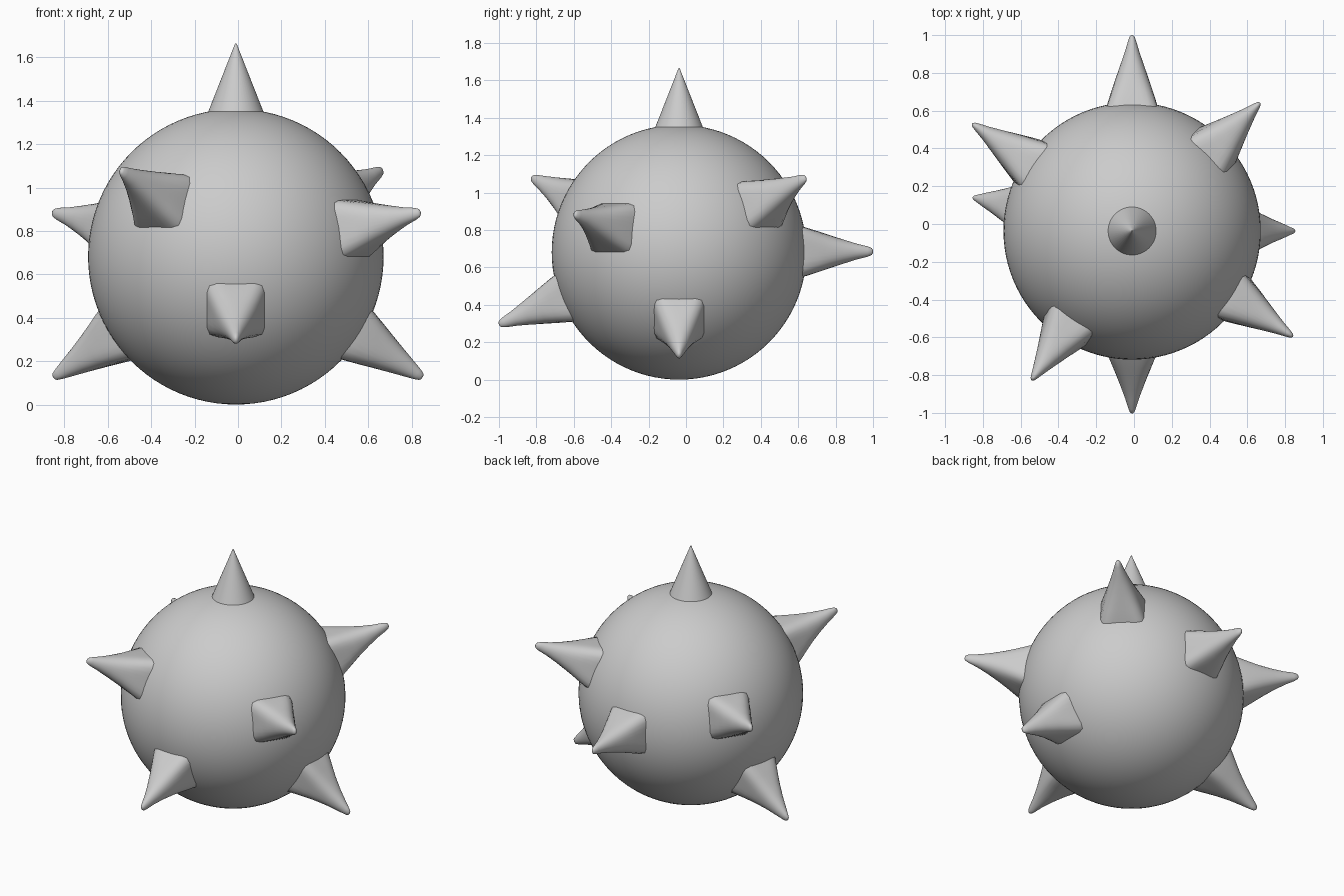
import bpy, bmesh, math
from mathutils import Vector

if "Cube" in bpy.data.objects:
    bpy.data.objects.remove(bpy.data.objects["Cube"])

CENTRE = Vector((-0.01, -0.037, 0.681))
RADIUS = 0.681


def finish(name, bm, angle=40):
    bmesh.ops.recalc_face_normals(bm, faces=bm.faces)
    mesh = bpy.data.meshes.new(name)
    bm.to_mesh(mesh)
    bm.free()
    obj = bpy.data.objects.new(name, mesh)
    bpy.context.collection.objects.link(obj)
    bpy.context.view_layer.objects.active = obj
    obj.select_set(True)
    bpy.ops.object.shade_smooth_by_angle(angle=math.radians(angle))
    obj.select_set(False)
    return obj


def spike(name, tip):
    """Loft from a rounded-square base to a small round tip, pointing away from the ball."""
    axis = Vector(tip) - CENTRE
    length = axis.length
    axis.normalize()
    side = Vector((0, 0, 1)).cross(axis).normalized()
    up = axis.cross(side)
    # distance from ball centre, half width, half height, squareness
    profile = [(0.58, 0.155, 0.155, 8), (0.64, 0.14, 0.14, 7), (0.68, 0.129, 0.129, 5.5),
               (0.74, 0.11, 0.11, 3.8), (0.80, 0.09, 0.09, 2.8), (0.88, 0.062, 0.064, 2.2),
               (0.95, 0.038, 0.042, 2), (length - 0.03, 0.021, 0.028, 2),
               (length - 0.008, 0.013, 0.019, 2), (length, 0.005, 0.009, 2)]
    bm = bmesh.new()
    rings = []
    n = 32
    for d, w, h, p in profile:
        ring = []
        for i in range(n):
            a = 2 * math.pi * i / n
            c, s = math.cos(a), math.sin(a)
            k = (abs(c) ** p + abs(s) ** p) ** (-1 / p)
            ring.append(bm.verts.new(CENTRE + axis * d + side * (w * c * k) + up * (h * s * k)))
        rings.append(ring)
    for r0, r1 in zip(rings, rings[1:]):
        for i in range(n):
            j = (i + 1) % n
            bm.faces.new((r0[i], r0[j], r1[j], r1[i]))
    bm.faces.new(rings[0][::-1])
    bm.faces.new(rings[-1])
    return finish(name, bm, 50)


# Ball
bm = bmesh.new()
bmesh.ops.create_uvsphere(bm, u_segments=96, v_segments=48, radius=RADIUS)
bmesh.ops.translate(bm, verts=bm.verts, vec=CENTRE)
finish("ball", bm)

# Round cone on top
bm = bmesh.new()
bmesh.ops.create_cone(bm, cap_ends=True, segments=48, radius1=0.131, radius2=0.003, depth=0.325)
bmesh.ops.translate(bm, verts=bm.verts, vec=(CENTRE.x, CENTRE.y, 1.34 + 0.1625))
finish("top_spike", bm)

# Spikes around the sides
tips = {
    "front_low_spike": (-0.01, -1.0, 0.295),
    "front_left_spike": (-0.54, -0.825, 1.08),
    "front_right_spike": (0.84, -0.595, 0.885),
    "back_right_spike": (0.665, 0.64, 1.08),
    "back_spike": (-0.01, 1.0, 0.685),
    "back_left_spike": (-0.855, 0.53, 0.885),
    "right_low_spike": (0.85, -0.037, 0.125),
    "left_low_spike": (-0.85, 0.14, 0.125),
}
for name, tip in tips.items():
    spike(name, tip)
